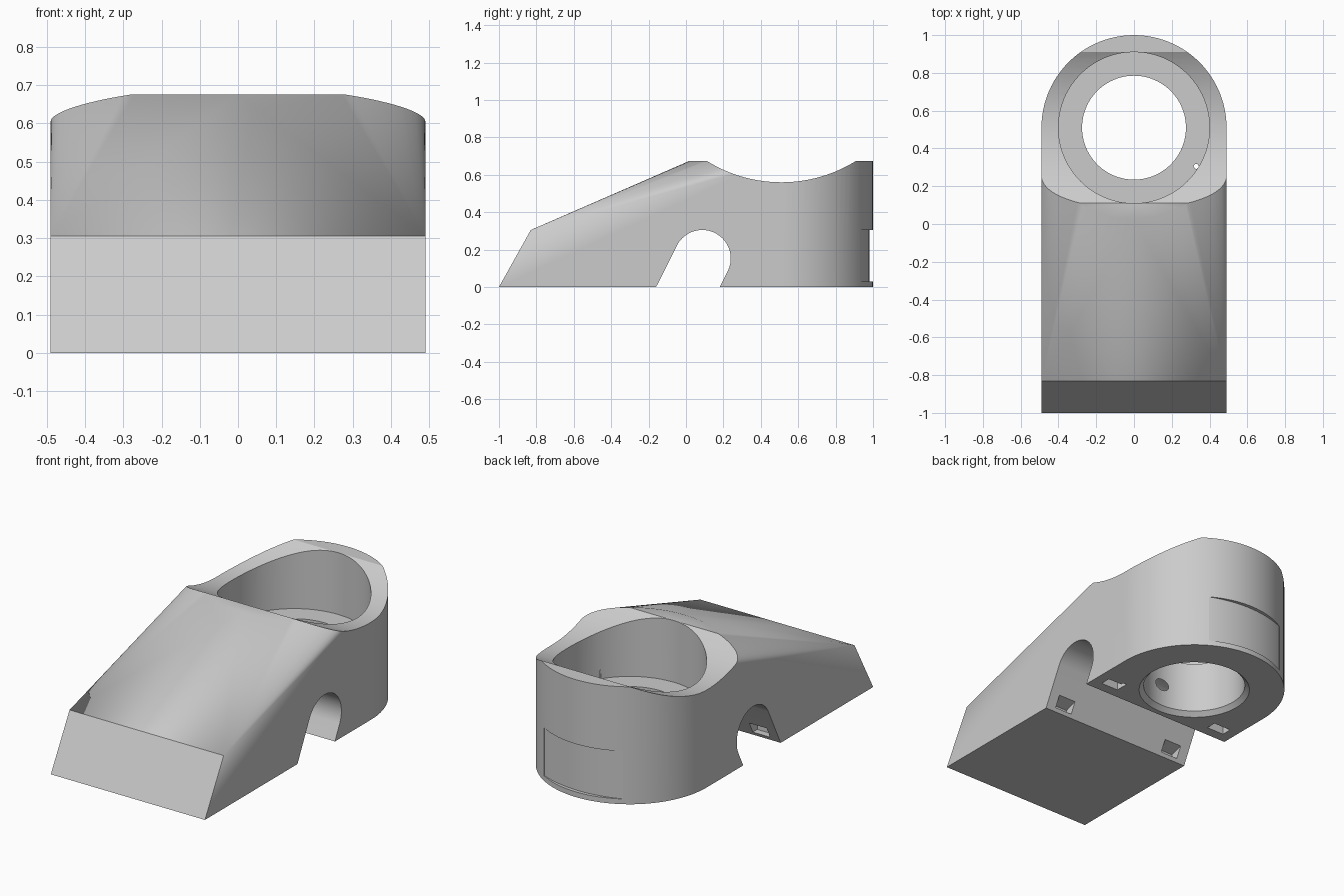
import bpy, bmesh, math

if "Cube" in bpy.data.objects:
    bpy.data.objects.remove(bpy.data.objects["Cube"])

HALF = 0.49            # half width and radius of the rounded back
CY = 0.51              # centre of the ring along y
BORE, HOLE, LEDGE = 0.4, 0.275, 0.32

grey = bpy.data.materials.new("plain_grey")
grey.use_nodes = True
COLOUR = (0.6, 0.6, 0.6, 1)
grey.diffuse_color = COLOUR
grey.node_tree.nodes["Principled BSDF"].inputs["Base Color"].default_value = COLOUR


def arc(cx, cy, r, start, end, n):
    """Points on an arc, angles in degrees."""
    angles = [math.radians(start + (end - start) * i / n) for i in range(n + 1)]
    return [(cx + r * math.cos(a), cy + r * math.sin(a)) for a in angles]


def circle(cx, cy, r, n=96):
    return arc(cx, cy, r, 0, 360, n)[:-1]


def make(name, bm):
    mesh = bpy.data.meshes.new(name)
    bmesh.ops.recalc_face_normals(bm, faces=bm.faces)
    bm.to_mesh(mesh)
    bm.free()
    mesh.materials.append(grey)
    obj = bpy.data.objects.new(name, mesh)
    bpy.context.collection.objects.link(obj)
    return obj


def loft(name, low, high, lo, hi, axis="z"):
    """Solid between two outlines, along z (x, y points) or x (y, z points)."""
    place = (lambda p, t: (p[0], p[1], t)) if axis == "z" else (lambda p, t: (t, p[0], p[1]))
    bm = bmesh.new()
    a = [bm.verts.new(place(p, lo)) for p in low]
    b = [bm.verts.new(place(p, hi)) for p in high]
    bm.faces.new(a)
    bm.faces.new(b)
    for i in range(len(a)):
        j = (i + 1) % len(a)
        bm.faces.new((a[i], a[j], b[j], b[i]))
    return make(name, bm)


def prism(name, outline, lo, hi, axis="z"):
    return loft(name, outline, outline, lo, hi, axis)


# Body: hull of the slanted nose and the upright round back
bm = bmesh.new()
for x in (-HALF, HALF):
    bm.verts.new((x, -1, 0))
    bm.verts.new((x, -0.83, 0.305))
for z in (0, 0.675):
    for x, y in circle(0, CY, HALF):
        bm.verts.new((x, y, z))
hull = bmesh.ops.convex_hull(bm, input=bm.verts)
spare = {g for g in hull["geom_interior"] + hull["geom_unused"] if isinstance(g, bmesh.types.BMVert)}
bmesh.ops.delete(bm, geom=list(spare), context="VERTS")
bmesh.ops.dissolve_limit(bm, angle_limit=0.002, verts=bm.verts, edges=bm.edges)
body = make("holder_body", bm)

cutters = []

# Saddle scooped across the top, stepped bore and chamfered lower hole
cutters.append(prism("saddle_cutter", circle(CY, 1.313, 0.753, 160), -0.7, 0.7, "x"))
cutters.append(prism("bore_cutter", circle(0, CY, BORE), LEDGE, 1))
cutters.append(prism("hole_cutter", circle(0, CY, HOLE), -0.1, LEDGE + 0.1))
cutters.append(loft("chamfer_cutter", circle(0, CY, HOLE + 0.055), circle(0, CY, HOLE),
                    -0.03, 0.025))

# Slanted round-topped notch across the underside
lean = math.degrees(math.atan2(1, 0.5))
notch = arc(0.087, 0.153, 0.152, lean - 90, lean + 90, 40)
notch += [(-0.21, -0.1), (0.13, -0.1)]
cutters.append(prism("notch_cutter", notch, -0.7, 0.7, "x"))

# Shallow curved panel in the back
half_angle = math.degrees(math.asin(0.25 / 0.65))
panel = arc(0, 0.33, 0.65, 90 - half_angle, 90 + half_angle, 32) + [(-0.3, 1.1), (0.3, 1.1)]
cutters.append(prism("panel_cutter", panel, 0.03, 0.305))

# Small sockets in the notch wall and in the underside of the ring
for side in (-1, 1):
    lo, hi = sorted((side * 0.32, side * 0.43))
    wall = [(-0.19, 0.02), (-0.10, 0.02), (-0.10, 0.09), (-0.19, 0.06)]
    base = [(0.24, -0.05), (0.30, -0.05), (0.30, 0.05), (0.24, 0.08)]
    cutters.append(prism("wall_socket_cutter", wall, lo, hi, "x"))
    cutters.append(prism("base_socket_cutter", base, lo, hi, "x"))

# Pinhole from the ledge down through the ring
cutters.append(prism("pinhole_cutter", circle(0.33, 0.305, 0.014, 8), -0.1, LEDGE + 0.05))

for cutter in cutters:
    cut = body.modifiers.new(cutter.name, "BOOLEAN")
    cut.operation = "DIFFERENCE"
    cut.solver = "EXACT"
    cut.object = cutter

# Bake the cuts, then drop the cutters
graph = bpy.context.evaluated_depsgraph_get()
solid = bpy.data.meshes.new_from_object(body.evaluated_get(graph))
body.modifiers.clear()
body.data = solid
solid.materials.clear()
solid.materials.append(grey)
for polygon in solid.polygons:
    polygon.material_index = 0
for cutter in cutters:
    bpy.data.objects.remove(cutter)

bpy.ops.object.select_all(action="DESELECT")
body.select_set(True)
bpy.context.view_layer.objects.active = body
bpy.ops.object.shade_smooth_by_angle(angle=math.radians(25))
